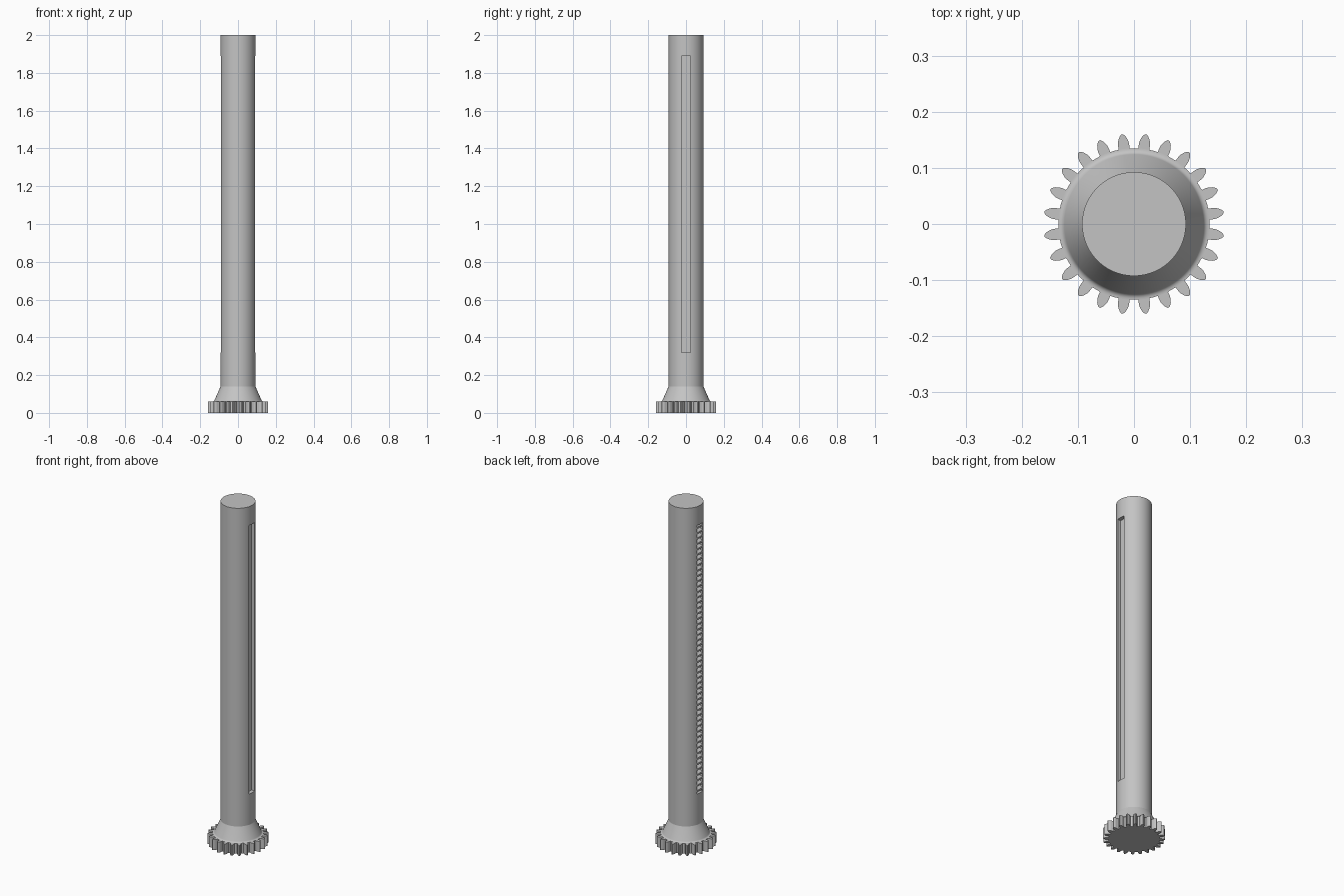
import bpy, bmesh, math
from mathutils import Vector

cube = bpy.data.objects.get("Cube")
if cube:
    bpy.data.objects.remove(cube, do_unlink=True)

steel = bpy.data.materials.new("steel grey")
steel.use_nodes = True
GREY = (0.55, 0.55, 0.55, 1)
steel.diffuse_color = GREY
steel.node_tree.nodes["Principled BSDF"].inputs["Base Color"].default_value = GREY

SHAFT_R, HEIGHT, COLLAR_TOP, GEAR_TOP = 0.0925, 2.0, 0.14, 0.061
SLOT_LOW, SLOT_HIGH, SLOT_HALF, SLOT_FLOOR = 0.32, 1.89, 0.024, 0.07


def finish(name, bm, angle=20):
    bmesh.ops.recalc_face_normals(bm, faces=bm.faces)
    mesh = bpy.data.meshes.new(name)
    bm.to_mesh(mesh)
    bm.free()
    mesh.materials.append(steel)
    obj = bpy.data.objects.new(name, mesh)
    bpy.context.collection.objects.link(obj)
    smooth(obj, angle)
    return obj


def activate(obj):
    bpy.ops.object.select_all(action='DESELECT')
    obj.select_set(True)
    bpy.context.view_layer.objects.active = obj


def smooth(obj, angle):
    activate(obj)
    bpy.ops.object.shade_smooth_by_angle(angle=math.radians(angle))


def prism(name, points, offset, angle=20):
    """Extrude a closed outline along an offset."""
    bm = bmesh.new()
    face = bm.faces.new([bm.verts.new(p) for p in points])
    top = bmesh.ops.extrude_face_region(bm, geom=[face], use_keep_orig=True)
    verts = [g for g in top["geom"] if isinstance(g, bmesh.types.BMVert)]
    bmesh.ops.translate(bm, verts=verts, vec=offset)
    return finish(name, bm, angle)


def circle(radius, z, n=96):
    return [(radius * math.cos(math.tau * i / n), radius * math.sin(math.tau * i / n), z)
            for i in range(n)]


# Round shaft with a long slot cut into each side
shaft = prism("shaft", circle(SHAFT_R, COLLAR_TOP), (0, 0, HEIGHT - COLLAR_TOP))
for side in (1, -1):
    outline = [(side * x, y, SLOT_LOW) for x, y in
               ((SLOT_FLOOR, -SLOT_HALF), (0.12, -SLOT_HALF),
                (0.12, SLOT_HALF), (SLOT_FLOOR, SLOT_HALF))]
    cutter = prism("slot_cutter", outline, (0, 0, SLOT_HIGH - SLOT_LOW))
    cutter.hide_render = True
    cut = shaft.modifiers.new("slot", 'BOOLEAN')
    cut.operation, cut.solver, cut.object = 'DIFFERENCE', 'EXACT', cutter
    activate(shaft)
    bpy.ops.object.modifier_apply(modifier=cut.name)
    bpy.data.objects.remove(cutter, do_unlink=True)
smooth(shaft, 20)

# Toothed rack filling the left-hand-view slot
TEETH = 50
pitch = (SLOT_HIGH - SLOT_LOW) / TEETH
back, root, tip = -0.067, -0.0705, -0.0895
comb = [(back, -SLOT_HALF, SLOT_HIGH), (back, -SLOT_HALF, SLOT_LOW)]
for i in range(TEETH):
    z = SLOT_LOW + i * pitch
    comb += [(x, -SLOT_HALF, z + f * pitch)
             for x, f in ((root, 0.08), (tip, 0.35), (tip, 0.65), (root, 0.92))]
prism("rack", comb, (0, 2 * SLOT_HALF, 0))

# Flared collar, blending into the top of the gear
a, b, c = Vector((0.124, 0.068)), Vector((0.127, GEAR_TOP)), Vector((0.135, GEAR_TOP))
profile = [Vector((SHAFT_R, COLLAR_TOP))]
for i in range(9):
    t = i / 8
    profile.append(a * (1 - t) ** 2 + b * 2 * t * (1 - t) + c * t * t)
bm = bmesh.new()
verts = [bm.verts.new((p.x, 0, p.y)) for p in profile]
edges = [bm.edges.new(pair) for pair in zip(verts, verts[1:])]
bmesh.ops.spin(bm, geom=verts + edges, axis=(0, 0, 1), cent=(0, 0, 0),
               angle=math.tau, steps=96, use_duplicate=False)
bmesh.ops.remove_doubles(bm, verts=bm.verts, dist=1e-5)
finish("collar", bm, 30)

# Spur gear: one rounded tooth flank, mirrored and repeated
GEAR_TEETH = 24
flank = [(0.133, 0.0115), (0.136, 0.0098), (0.1425, 0.0100), (0.1486, 0.0092),
         (0.154, 0.0072), (0.158, 0.0046), (0.161, 0.0018)]
tooth = [(r, -w) for r, w in flank] + [(r, w) for r, w in reversed(flank)]
outline = []
for i in range(GEAR_TEETH):
    turn = math.tau * (i + 0.5) / GEAR_TEETH
    for r, w in tooth:
        ang = turn + w / r
        outline.append((r * math.cos(ang), r * math.sin(ang), 0))
prism("gear", outline, (0, 0, GEAR_TOP), 35)
